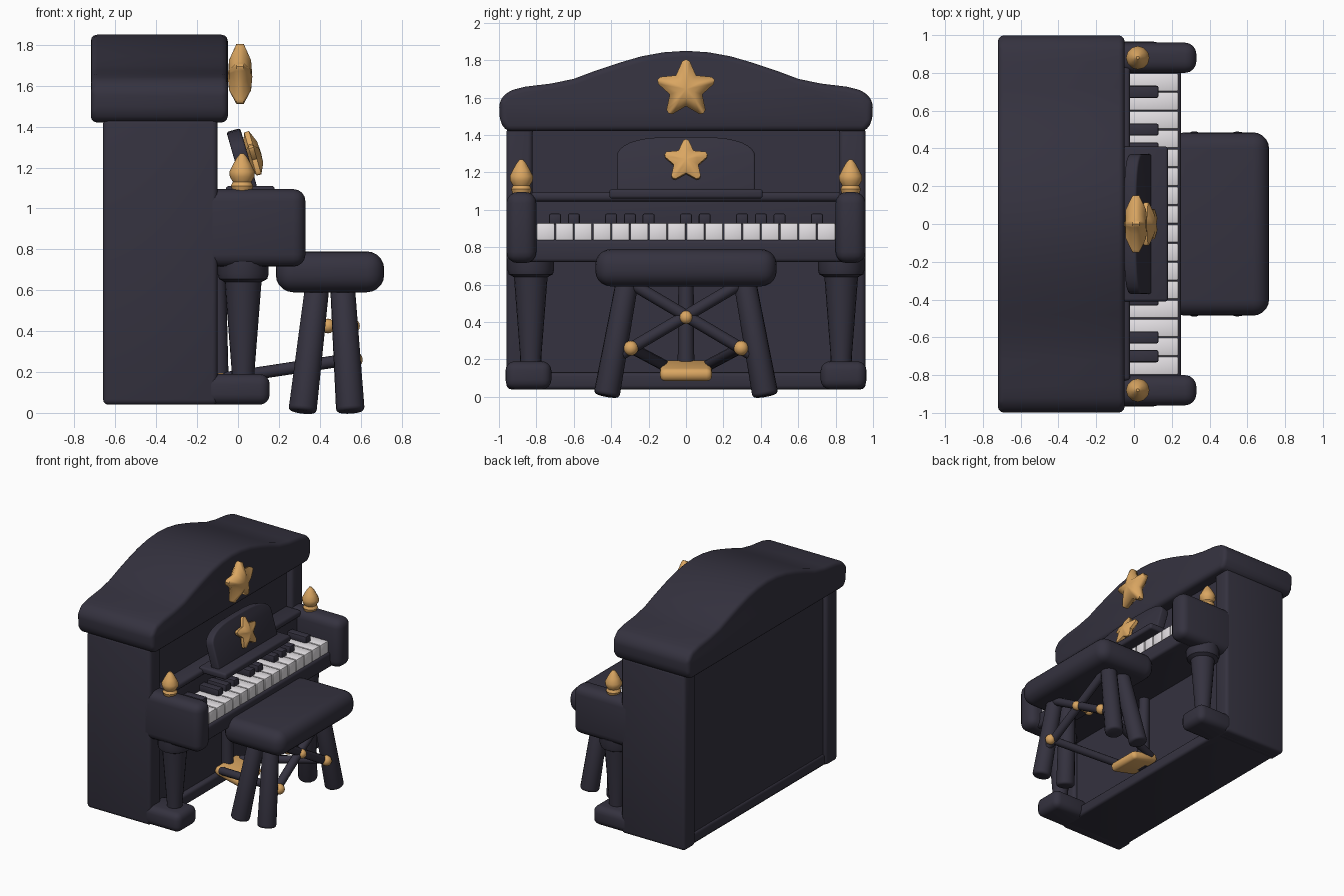
import bpy, bmesh, math
from mathutils import Vector, Matrix

if "Cube" in bpy.data.objects:
    bpy.data.objects.remove(bpy.data.objects["Cube"])


def material(name, rgb):
    m = bpy.data.materials.new(name)
    m.diffuse_color = (*rgb, 1)
    m.use_nodes = True
    m.node_tree.nodes["Principled BSDF"].inputs["Base Color"].default_value = m.diffuse_color
    return m


DARK = material("dark_lacquer", (0.035, 0.032, 0.05))
GOLD = material("gold", (0.70, 0.38, 0.12))
IVORY = material("ivory", (0.80, 0.77, 0.80))


def finish(name, bm, mat, angle=40):
    bmesh.ops.recalc_face_normals(bm, faces=bm.faces)
    me = bpy.data.meshes.new(name)
    bm.to_mesh(me)
    bm.free()
    me.materials.append(mat)
    me.shade_smooth()
    me.set_sharp_from_angle(angle=math.radians(angle))
    ob = bpy.data.objects.new(name, me)
    bpy.context.collection.objects.link(ob)
    return ob


def round_edges(bm, width, segs, min_angle=30):
    edges = [e for e in bm.edges if e.calc_face_angle(0) > math.radians(min_angle)]
    bmesh.ops.bevel(bm, geom=edges, offset=width, segments=segs, profile=0.5,
                    affect='EDGES', clamp_overlap=True)


def box(name, x, y, z, mat=DARK, bevel=0.02, segs=3):
    """Rounded box from (min, max) ranges."""
    bm = bmesh.new()
    bmesh.ops.create_cube(bm, size=1)
    for v in bm.verts:
        v.co = Vector([(r[0] + r[1]) / 2 + c * (r[1] - r[0]) for c, r in zip(v.co, (x, y, z))])
    if bevel:
        round_edges(bm, bevel, segs)
    return finish(name, bm, mat)


def slab(name, outline, x, bevel, mat=DARK, segs=3):
    """Outline in (y, z), extruded along x."""
    bm = bmesh.new()
    f = bm.faces.new([bm.verts.new((x[0], p[0], p[1])) for p in outline])
    ext = bmesh.ops.extrude_face_region(bm, geom=[f])
    verts = [g for g in ext["geom"] if isinstance(g, bmesh.types.BMVert)]
    bmesh.ops.translate(bm, verts=verts, vec=(x[1] - x[0], 0, 0))
    round_edges(bm, bevel, segs)
    return finish(name, bm, mat)


def rod(name, a, b, r1, r2, mat=DARK, sides=16, bevel=0.0):
    """Tapered cylinder between two points."""
    a, b = Vector(a), Vector(b)
    d = b - a
    rot = d.to_track_quat('Z', 'Y').to_matrix().to_4x4()
    bm = bmesh.new()
    bmesh.ops.create_cone(bm, cap_ends=True, segments=sides, radius1=r1, radius2=r2, depth=d.length,
                          matrix=Matrix.Translation((a + b) / 2) @ rot)
    if bevel:
        round_edges(bm, bevel, 3, 50)
    return finish(name, bm, mat)


def lathe(name, profile, cx, cy, mat, sides=16):
    """Revolve (radius, z) points round a vertical axis."""
    bm = bmesh.new()
    rings = [[bm.verts.new((cx + r * math.cos(2 * math.pi * i / sides),
                            cy + r * math.sin(2 * math.pi * i / sides), z))
              for i in range(sides)] for r, z in profile]
    for lo, hi in zip(rings, rings[1:]):
        for i in range(sides):
            j = (i + 1) % sides
            bm.faces.new((lo[i], lo[j], hi[j], hi[i]))
    bm.faces.new(rings[0])
    bm.faces.new(rings[-1])
    return finish(name, bm, mat)


def ball(name, c, r, mat=GOLD):
    bm = bmesh.new()
    bmesh.ops.create_uvsphere(bm, u_segments=12, v_segments=8, radius=r, matrix=Matrix.Translation(c))
    return finish(name, bm, mat)


def star(name, center, radius, depth, tilt=0):
    """Puffed five-pointed star facing +x."""
    bm = bmesh.new()
    rim = []
    for i in range(10):
        r = radius if i % 2 == 0 else radius * 0.57
        for off in ((-0.13, 0.0, 0.13) if i % 2 == 0 else (0.0,)):   # blunt tips
            a = math.pi / 2 + i * math.pi / 5 + off
            k = r * (0.95 if off else 1)
            rim.append((k * math.cos(a), k * math.sin(a)))
    rings = []
    for s, x in ((0.5, -0.45), (1, -0.15), (1, 0.15), (0.5, 0.45)):
        rings.append([bm.verts.new((x * depth, p[0] * s, p[1] * s)) for p in rim])
    n = len(rim)
    for lo, hi in zip(rings, rings[1:]):
        for i in range(n):
            bm.faces.new((lo[i], lo[(i + 1) % n], hi[(i + 1) % n], hi[i]))
    for ring, x in ((rings[0], -0.5), (rings[-1], 0.5)):
        c = bm.verts.new((x * depth, 0, 0))
        for i in range(n):
            bm.faces.new((ring[i], ring[(i + 1) % n], c))
    ob = finish(name, bm, GOLD, 50)
    ob.location = center
    ob.rotation_euler = (0, tilt, 0)


# Cabinet core
box("upper_panel", (-0.63, -0.15), (-0.85, 0.85), (0.72, 1.45), bevel=0)
box("lower_panel", (-0.63, -0.13), (-0.85, 0.85), (0.04, 0.74), bevel=0)
box("base_board", (-0.64, -0.09), (-0.90, 0.90), (0.04, 0.13), bevel=0.02)

# Curved lid
half = [(0, 1.85), (0.12, 1.842), (0.24, 1.82), (0.36, 1.785), (0.48, 1.745), (0.6, 1.70),
        (0.72, 1.675), (0.86, 1.658), (0.95, 1.635), (1.0, 1.58), (0.995, 1.47), (0.96, 1.42)]
slab("lid", half + [(-y, z) for y, z in reversed(half[1:])], (-0.72, -0.05), 0.035)

# Keyboard bed, fallboard and music stand
box("key_bed", (-0.16, 0.25), (-0.85, 0.85), (0.72, 0.84))
box("fallboard", (-0.16, -0.04), (-0.83, 0.83), (0.80, 1.08))
box("fallboard_top", (-0.16, -0.02), (-0.83, 0.83), (1.045, 1.095))
box("stand_ledge", (-0.06, 0.18), (-0.41, 0.41), (1.06, 1.11), bevel=0.015)
arch = [(0.37, 0)] + [(0.37 * math.cos(t) ** 0.6 if i < 8 else 0, 0.19 + 0.11 * math.sin(t))
                      for i, t in enumerate(math.pi / 2 * k / 8 for k in range(9))]
stand = slab("music_stand", arch + [(-y, z) for y, z in reversed(arch[:-1])], (-0.035, 0.035), 0.012)
stand.location = (0.06, 0, 1.095)
stand.rotation_euler = (0, -0.28, 0)
star("lid_star", (0.01, 0, 1.645), 0.16, 0.12)
star("stand_star", (0.075, 0, 1.26), 0.12, 0.08, -0.28)

# Keys
N = 16
pitch = 1.6 / N
for i in range(N):
    y0 = -0.8 + i * pitch
    box("white_key", (-0.04, 0.235), (y0 + 0.002, y0 + pitch - 0.002), (0.835, 0.93), IVORY, 0.008, 2)
    if i and i % 7 not in (0, 3):
        box("black_key", (-0.04, 0.13), (y0 - 0.032, y0 + 0.032), (0.92, 0.98), DARK, 0.01, 2)

# Mirrored cabinet parts
for s in (-1, 1):
    def span(a, b):
        return tuple(sorted((s * a, s * b)))
    box("side_panel", (-0.66, -0.10), span(0.82, 0.96), (0.04, 1.44), bevel=0.025)
    box("key_arm", (-0.20, 0.33), span(0.80, 0.96), (0.715, 1.095), bevel=0.06, segs=4)
    lathe("finial", [(0.045, 1.08), (0.055, 1.11), (0.045, 1.13), (0.06, 1.155), (0.062, 1.18),
                     (0.045, 1.215), (0.025, 1.25), (0.008, 1.27)], 0.02, s * 0.88, GOLD, 12)
    lathe("cabinet_leg", [(0.055, 0.15), (0.057, 0.22), (0.09, 0.64), (0.118, 0.655),
                          (0.125, 0.68), (0.125, 0.74)], 0.025, s * 0.83, DARK, 20)
    box("leg_foot", (-0.16, 0.155), span(0.72, 0.965), (0.04, 0.19), bevel=0.05, segs=4)

# Pedal and its column
rod("pedal_column", (-0.09, 0, 0.12), (-0.10, 0, 0.72), 0.045, 0.04)
pedal = box("pedal", (-0.12, 0.12), (-0.14, 0.14), (-0.035, 0.035), GOLD, 0.03)
pedal.location = (0.0, 0, 0.14)
pedal.rotation_euler = (0, 0.24, 0)

# Bench seat
box("bench_seat", (0.185, 0.715), (-0.485, 0.485), (0.59, 0.79), bevel=0.085, segs=5)

# Bench legs, cross braces and links to the pedal
for s in (-1, 1):
    rod("bench_back_leg", (0.315, s * 0.425, 0.005), (0.39, s * 0.31, 0.64), 0.07, 0.06, bevel=0.02)
    rod("bench_front_leg", (0.55, s * 0.425, 0.005), (0.51, s * 0.31, 0.64), 0.07, 0.06, bevel=0.02)
    rod("cross_brace", (0.53, -s * 0.30, 0.61), (0.55, s * 0.36, 0.22), 0.032, 0.032, sides=12)
    ball("brace_ball", (0.57, s * 0.295, 0.26), 0.04)
    rod("pedal_link", (0.53, s * 0.29, 0.26), (-0.06, s * 0.12, 0.17), 0.03, 0.03, sides=12)
    ball("center_ball", (0.50 + s * 0.06, 0, 0.425), 0.036)
rod("center_pin", (0.44, 0, 0.425), (0.56, 0, 0.425), 0.025, 0.025, GOLD, 12)
